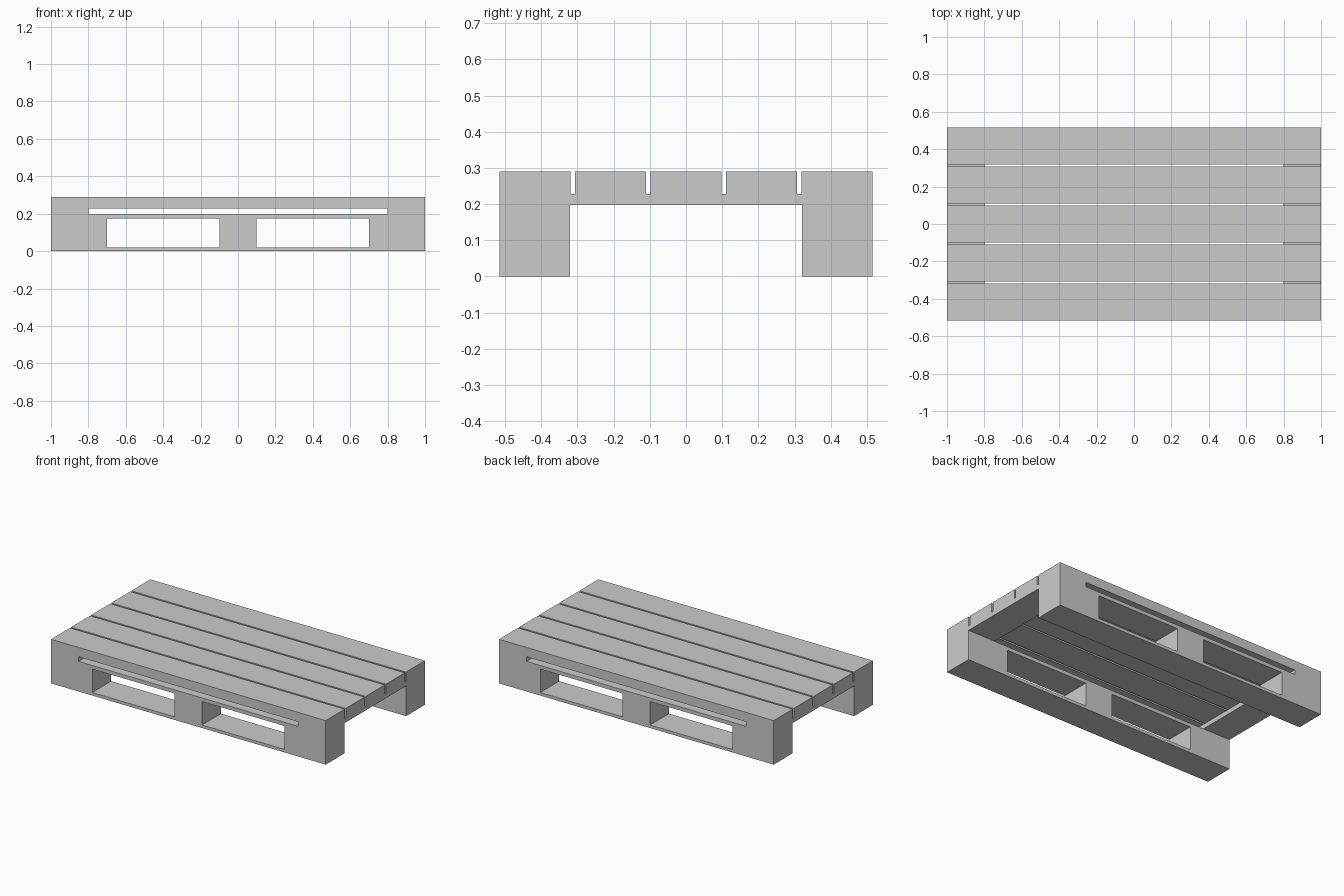
import bpy, math

if "Cube" in bpy.data.objects:
    bpy.data.objects.remove(bpy.data.objects["Cube"])

HALF_W = 0.516                      # half depth of the pallet
RUNNER_W = 0.196
INNER = HALF_W - RUNNER_W
Z_SLOT, Z_DECK, Z_TOP = 0.198, 0.228, 0.29


def box(name, x0, x1, y0, y1, z0, z1):
    bpy.ops.mesh.primitive_cube_add(
        size=1, location=((x0 + x1) / 2, (y0 + y1) / 2, (z0 + z1) / 2))
    ob = bpy.context.object
    ob.name = name
    ob.scale = (x1 - x0, y1 - y0, z1 - z0)
    bpy.ops.object.transform_apply(location=False, rotation=False, scale=True)
    return ob


def runner_mesh():
    # Side profile with a shallow top notch and two fork openings
    profile = [(-1, 0), (1, 0), (1, Z_DECK), (0.8, Z_DECK), (0.8, Z_SLOT),
               (-0.8, Z_SLOT), (-0.8, Z_DECK), (-1, Z_DECK)]
    loops = [profile]
    for x0, x1 in ((-0.7, -0.1), (0.1, 0.7)):
        loops.append([(x0, 0.02), (x0, 0.174), (x1, 0.174), (x1, 0.02)])
    cu = bpy.data.curves.new("runner_profile", 'CURVE')
    cu.dimensions = '2D'
    cu.fill_mode = 'BOTH'
    cu.extrude = RUNNER_W / 2
    for pts in loops:
        sp = cu.splines.new('POLY')
        sp.points.add(len(pts) - 1)
        for p, (x, z) in zip(sp.points, pts):
            p.co = (x, z, 0, 1)
        sp.use_cyclic_u = True
    tmp = bpy.data.objects.new("runner_profile", cu)
    bpy.context.collection.objects.link(tmp)
    bpy.context.view_layer.update()
    dg = bpy.context.evaluated_depsgraph_get()
    me = bpy.data.meshes.new_from_object(tmp.evaluated_get(dg))
    bpy.data.objects.remove(tmp)
    me.name = "runner"
    for poly in me.polygons:
        poly.use_smooth = False
    return me


# Front and back runners
mesh = runner_mesh()
for name, s in (("front_runner", -1), ("back_runner", 1)):
    ob = bpy.data.objects.new(name, mesh)
    ob.location.y = s * (HALF_W - RUNNER_W / 2)
    ob.rotation_euler.x = math.pi / 2
    bpy.context.collection.objects.link(ob)

# End cross boards joining the runners
box("left_cross_board", -1, -0.8, -INNER, INNER, Z_SLOT, Z_DECK)
box("right_cross_board", 0.8, 1, -INNER, INNER, Z_SLOT, Z_DECK)

# Five deck planks
PLANK, GAP = 0.197, 0.01175
for i in range(5):
    y = -HALF_W + i * (PLANK + GAP)
    box(f"deck_plank_{i + 1}", -1, 1, y, y + PLANK, Z_DECK, Z_TOP)
